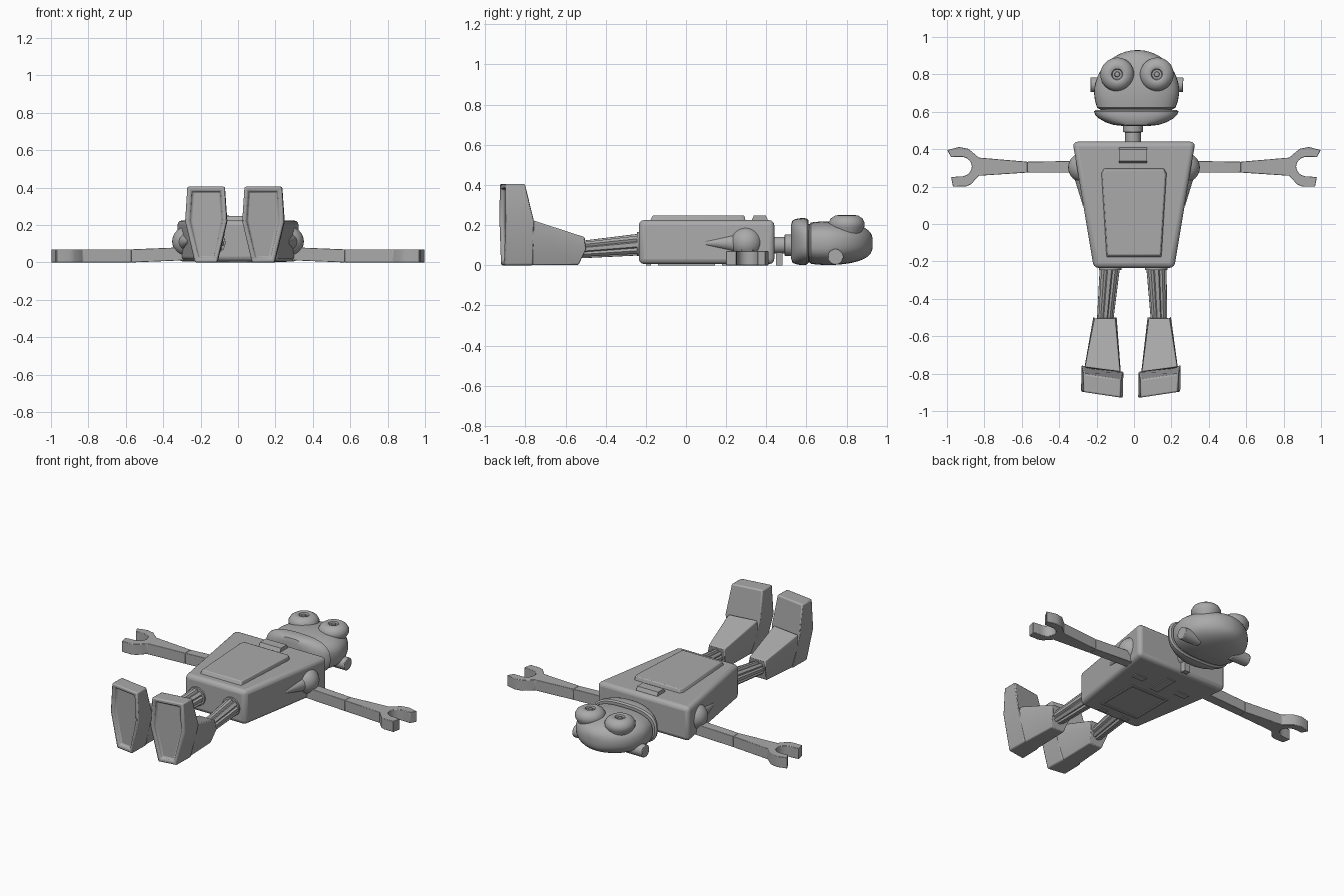
import bpy, bmesh, math
from mathutils import Vector

if "Cube" in bpy.data.objects:
    bpy.data.objects.remove(bpy.data.objects["Cube"])

GREY = (0.4, 0.4, 0.4, 1)
mat = bpy.data.materials.new("plain grey")
mat.use_nodes = True
mat.diffuse_color = GREY
mat.node_tree.nodes["Principled BSDF"].inputs["Base Color"].default_value = GREY


def finish(name, bm, bevel=0, segs=2, smooth=True, lean=False):
    """Turn a bmesh into a finished object; lean follows the slight tilt of the body."""
    if lean:
        for v in bm.verts:
            v.co.x += 0.02 * v.co.y
    bmesh.ops.recalc_face_normals(bm, faces=bm.faces)
    mesh = bpy.data.meshes.new(name)
    bm.to_mesh(mesh)
    bm.free()
    mesh.materials.append(mat)
    ob = bpy.data.objects.new(name, mesh)
    bpy.context.collection.objects.link(ob)
    if bevel:
        mod = ob.modifiers.new("bevel", "BEVEL")
        mod.width, mod.segments, mod.limit_method = bevel, segs, "ANGLE"
        mod.angle_limit = math.radians(35)
    bpy.ops.object.select_all(action="DESELECT")
    ob.select_set(True)
    bpy.context.view_layer.objects.active = ob
    if smooth:
        bpy.ops.object.shade_smooth_by_angle(angle=math.radians(35))
    return ob


def loft(rings):
    """Skin a list of equal-length point rings and cap both ends."""
    bm = bmesh.new()
    rows = [[bm.verts.new(p) for p in ring] for ring in rings]
    n = len(rows[0])
    for a, b in zip(rows, rows[1:]):
        for i in range(n):
            j = (i + 1) % n
            bm.faces.new((a[i], a[j], b[j], b[i]))
    caps = bm.faces.new(rows[0]), bm.faces.new(rows[-1])
    return bm, caps


def prism(pts, z0, z1, taper=1.0):
    c = sum((Vector(p) for p in pts), Vector((0, 0))) / len(pts)
    top = [c + (Vector(p) - c) * taper for p in pts]
    return loft([[(x, y, z0) for x, y in pts], [(x, y, z1) for x, y in top]])[0]


def oval(y, cx, cz, w, h, power=2.0, n=40):
    """Superellipse ring facing along y."""
    ring = []
    for i in range(n):
        a = 2 * math.pi * i / n
        c, s = math.cos(a), math.sin(a)
        ring.append((cx + w * math.copysign(abs(c) ** (2 / power), c), y,
                     cz + h * math.copysign(abs(s) ** (2 / power), s)))
    return ring


def lathe(profile, centre, n=32):
    """Turn (radius, z) points around a vertical axis."""
    return loft([[(centre[0] + r * math.cos(2 * math.pi * i / n),
                   centre[1] + r * math.sin(2 * math.pi * i / n), z) for i in range(n)]
                 for r, z in profile])[0]


def ball(name, centre, radius):
    bm = bmesh.new()
    bmesh.ops.create_uvsphere(bm, u_segments=32, v_segments=16, radius=radius)
    bmesh.ops.translate(bm, verts=bm.verts, vec=centre)
    finish(name, bm)


def box(name, x0, x1, y0, y1, z0, z1, bevel=0):
    finish(name, prism([(x0, y0), (x1, y0), (x1, y1), (x0, y1)], z0, z1), bevel)


# Torso with chest panel and badge
finish("torso", prism([(-.215, -.235), (.215, -.235), (.328, .44), (-.328, .44)], .006, .225), .026, 3)
finish("chest_panel", prism([(-.15, -.185), (.15, -.185), (.178, .275), (.165, .3),
                             (-.165, .3), (-.178, .275)], .21, .248, .94), .005)
bm = prism([(-.08, .32), (.07, .32), (.07, .415), (-.08, .415)], .21, .248)
for v in bm.verts:
    if v.co.z > .23:
        v.co.y += .018 if v.co.y < .36 else -.018
finish("chest_badge", bm)

# Raised trim on the back
for i, y in enumerate((-.14, .13)):
    box(f"back_frame_bar_{i}", -.13, .13, y, y + .014, 0, .008)
for s, side in ((1, "left"), (-1, "right")):
    x = s * .13
    box(f"{side}_back_frame_rail", x - .007, x + .007, -.14, .144, 0, .008)
    box(f"{side}_back_upper_plate", s * .16 - .04, s * .16 + .04, .22, .26, 0, .008)
    box(f"{side}_back_lower_plate", s * .08 - .03, s * .08 + .03, -.2, -.175, 0, .008)
box("back_centre_plate", -.03, .03, .18, .34, 0, .008)

# Neck
finish("neck", loft([oval(y, -.005, .1, r, r) for y, r in
                     ((.42, .042), (.49, .042), (.492, .053), (.525, .053), (.54, .04))])[0])
box("neck_peg", -.025, .015, .447, .48, 0, .08)

# Head: skull, jaw, mouth
rings = []
for y, w, h in ((.612, .19, .09), (.622, .21, .103), (.66, .222, .107), (.7, .228, .109)):
    rings.append(oval(y, 0, .11, w, h, 2.7))
for i in range(1, 13):
    a = math.pi / 2 * i / 12.3
    rings.append(oval(.7 + .23 * math.sin(a), 0, .11, .228 * math.cos(a),
                      .109 * math.cos(a) ** .62, 2.7 - .7 * i / 12))
finish("skull", loft(rings)[0], lean=True)
finish("mouth_gap", loft([oval(y, 0, .11, .19, .095, 2.7) for y in (.59, .63)])[0], lean=True)
finish("jaw", loft([oval(y, 0, .118, w, h, 2.7) for y, w, h in
                    ((.524, .07, .085), (.53, .12, .105), (.545, .165, .112), (.565, .2, .116),
                     (.585, .22, .117), (.602, .226, .115), (.61, .215, .106))])[0], lean=True)

for s, side in ((1, "left"), (-1, "right")):
    # Eye with ringed pupil, and ear stud
    finish(f"{side}_eye", lathe([(.035, .1), (.088, .19), (.09, .212), (.078, .234), (.058, .247),
                                 (.04, .25), (.03, .246), (.026, .234), (.015, .234),
                                 (.012, .244), (.002, .246)], (s * .106, .8)), lean=True)
    ear = loft([[(s * x, .745 + .039 * math.cos(a * math.pi / 12), .042 + .039 * math.sin(a * math.pi / 12))
                 for a in range(24)] for x in (.12, .248)])[0]
    finish(f"{side}_ear", ear, .004, lean=True)

    # Shoulder ball with fairing
    ball(f"{side}_shoulder", (s * .272, .302, .112), .08)
    finish(f"{side}_shoulder_fairing", loft([oval(y, s * x, .11, r, r, n=24) for y, x, r in
                                             ((.1, .262, .012), (.24, .272, .045))])[0])

    # Flat arm ending in an open claw
    upper = [(.27, .275), (.57, .275), (.57, .333), (.27, .338)]
    bm = prism([(s * x, y) for x, y in upper], 0, .07)
    for v in bm.verts:
        if abs(v.co.x) < .4:
            v.co.z += .012
    finish(f"{side}_upper_arm", bm, .003)
    notch = [(.925 + .058 * math.cos(math.radians(a)), .307 + .053 * math.sin(math.radians(a)))
             for a in range(80, 281, 20)]
    fore = [(.57, .275), (.83, .258), (.872, .212), (.9, .2), (.968, .2), (.978, .25)]
    claw = [(.978, .357), (.998, .395), (.935, .412), (.885, .402), (.83, .355), (.57, .333)]
    finish(f"{side}_forearm_claw", prism([(s * x, y) for x, y in fore + notch[::-1] + claw], 0, .07), .003)

    # Fluted thigh and hip socket
    rings = []
    for y, x, z, r in ((-.21, .123, .105, .055), (-.56, .147, .075, .042)):
        rings.append([(s * (x + f * r * math.cos(a)), y, z + f * r * math.sin(a))
                      for a, f in ((math.pi * i / 16, .8 if i % 4 == 2 else 1) for i in range(32))])
    finish(f"{side}_thigh", loft(rings)[0], lean=True)
    finish(f"{side}_hip_socket", loft([oval(y, s * .123, .105, .06, .06) for y in (-.21, -.245)])[0], lean=True)

    # Flared shin with a peaked knee edge
    knee = [(.098, -.535, .002), (.192, -.535, .002), (.207, -.495, .08), (.2, -.505, .14),
            (.09, -.505, .14), (.083, -.495, .08)]
    ankle = [(.1, -.8, 0), (.205, -.78, 0), (.25, -.77, .15), (.247, -.765, .225),
             (.058, -.79, .225), (.055, -.79, .15)]
    finish(f"{side}_shin", loft([[(s * x, y, z) for x, y, z in ring] for ring in (knee, ankle)])[0],
           .006, lean=True)

    # Coffin-shaped foot with a recessed sole
    outline = [(-.06, 0), (.06, 0), (.112, .22), (.1, .405), (-.1, .405), (-.112, .22)]
    rings = []
    for back in (True, False):
        rings.append([(s * (.153 + x), .15 * x + (-.77 - max(0, z - .22) * .25 if back else -.913), z)
                      for x, z in outline])
    bm, caps = loft(rings)
    bmesh.ops.recalc_face_normals(bm, faces=bm.faces)
    bmesh.ops.inset_individual(bm, faces=[caps[1]], thickness=.024, use_even_offset=True)
    bmesh.ops.inset_individual(bm, faces=[caps[1]], thickness=.004, depth=-.018)
    finish(f"{side}_foot", bm, .008, lean=True)
